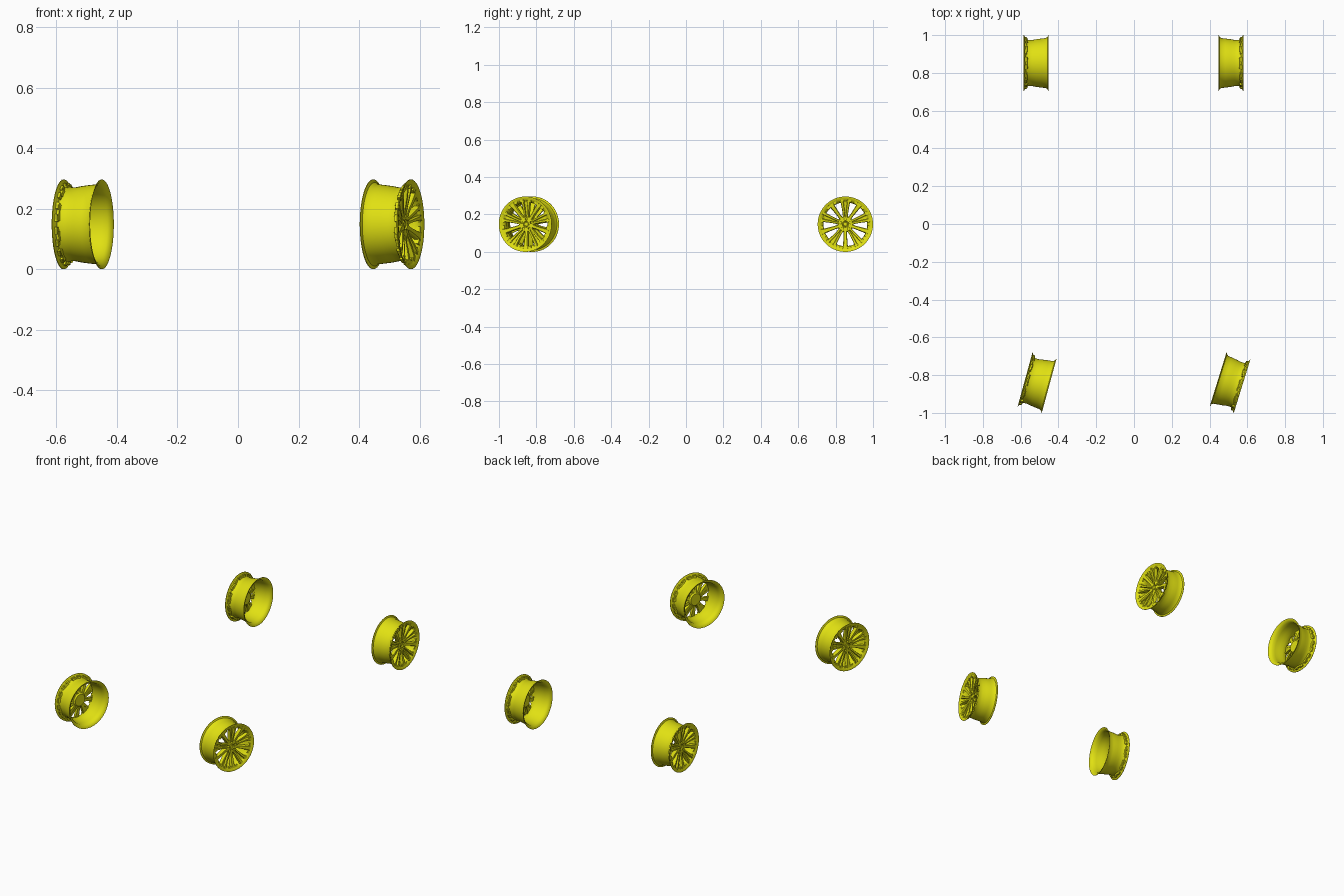
import bpy, bmesh, math
from mathutils import Matrix, Vector

if "Cube" in bpy.data.objects:
    bpy.data.objects.remove(bpy.data.objects["Cube"], do_unlink=True)

# One yellow paint for everything
paint = bpy.data.materials.new("yellow_paint")
paint.use_nodes = True
YELLOW = (0.75, 0.75, 0.006, 1)
paint.diffuse_color = YELLOW
paint.node_tree.nodes["Principled BSDF"].inputs["Base Color"].default_value = YELLOW

SEGMENTS = 72


def lathe(bm, profile, closed=True):
    """Revolve (axial, radius) points around the x axis."""
    rings = []
    for i in range(SEGMENTS):
        a = math.tau * i / SEGMENTS
        rings.append([bm.verts.new((x, r * math.cos(a), r * math.sin(a))) for x, r in profile])
    n = len(profile)
    for i in range(SEGMENTS):
        a, b = rings[i], rings[(i + 1) % SEGMENTS]
        for j in range(n if closed else n - 1):
            k = (j + 1) % n
            bm.faces.new((a[j], a[k], b[k], b[j]))
    if not closed:
        for j in (0, -1):
            bm.faces.new([ring[j] for ring in rings])


def bar(bm, sections, angle, bevel=0.7):
    """Radial bar from (radius, tangent offset, half width, front, back) sections."""
    radial = Vector((0, math.cos(angle), math.sin(angle)))
    tangent = Vector((0, -math.sin(angle), math.cos(angle)))
    loops = []
    for r, off, w, front, back in sections:
        shoulder = front - min(0.006, (front - back) * 0.4)
        ring = [(-w, back), (w, back), (w, shoulder), (w * bevel, front),
                (-w * bevel, front), (-w, shoulder)]
        loops.append([bm.verts.new(radial * r + tangent * (off + t) + Vector((x, 0, 0)))
                      for t, x in ring])
    for a, b in zip(loops, loops[1:]):
        for j in range(6):
            k = (j + 1) % 6
            bm.faces.new((a[j], a[k], b[k], b[j]))
    bm.faces.new(loops[0])
    bm.faces.new(loops[-1])


def finish(bm, name):
    bmesh.ops.recalc_face_normals(bm, faces=bm.faces[:])
    mesh = bpy.data.meshes.new(name)
    bm.to_mesh(mesh)
    bm.free()
    mesh.materials.append(paint)
    return mesh


# Barrel with inner and outer flanges
bm = bmesh.new()
lathe(bm, [(-.066, .148), (-.064, .148), (-.060, .138), (-.050, .132), (-.030, .130),
           (0, .126), (.020, .122), (.040, .122), (.054, .127), (.059, .138),
           (.064, .148), (.066, .148), (.066, .143), (.060, .131), (.052, .121),
           (.040, .117), (.020, .117), (0, .121), (-.030, .125), (-.050, .127),
           (-.063, .138)])
rim_mesh = finish(bm, "rim_barrel")

# Spokes: five slim single ones alternating with five wide twin ones
single = [(.030, 0, .010, .046, .020), (.060, 0, .009, .050, .026),
          (.090, 0, .011, .056, .034), (.115, 0, .013, .060, .042),
          (.132, 0, .019, .062, .048)]
web = [(.030, 0, .010, .040, .020), (.060, 0, .010, .042, .028),
       (.090, 0, .013, .046, .036), (.115, 0, .016, .050, .042),
       (.130, 0, .018, .056, .048)]


def prong(side):
    return [(.036, side * .007, .006, .046, .020), (.060, side * .009, .006, .051, .026),
            (.090, side * .013, .007, .057, .034), (.115, side * .017, .008, .061, .042),
            (.132, side * .021, .011, .062, .048)]


bm = bmesh.new()
for k in range(5):
    turn = math.radians(72 * k)
    bar(bm, single, turn - math.pi / 2)
    bar(bm, web, turn + math.pi / 2)
    for side in (-1, 1):
        bar(bm, prong(side), turn + math.pi / 2)
spoke_mesh = finish(bm, "spokes")

# Raised pads behind the outer flange
bm = bmesh.new()
for k in range(20):
    bar(bm, [(.119, 0, .011, .060, .047), (.137, 0, .012, .061, .051)],
        math.tau * (k + .5) / 20, bevel=1)
pad_mesh = finish(bm, "flange_pads")

# Hub with a recessed centre and five blind bolt holes
bm = bmesh.new()
lathe(bm, [(.014, .030), (.014, .036), (.022, .043), (.040, .043), (.047, .038),
           (.047, .017), (.041, .015), (.041, .012), (.045, .010)], closed=False)
hub = bpy.data.objects.new("hub", finish(bm, "hub"))
bpy.context.collection.objects.link(hub)

bm = bmesh.new()
for k in range(5):
    a = math.radians(90 + 72 * k)
    spot = Matrix.Translation((.047, .028 * math.cos(a), .028 * math.sin(a)))
    bmesh.ops.create_cone(bm, cap_ends=True, segments=16, radius1=.0065, radius2=.0065,
                          depth=.03, matrix=spot @ Matrix.Rotation(math.pi / 2, 4, 'Y'))
cutter = bpy.data.objects.new("bolt_hole_cutter", finish(bm, "bolt_hole_cutter"))
cutter.hide_render = True
bpy.context.collection.objects.link(cutter)
cut = hub.modifiers.new("bolt_holes", 'BOOLEAN')
cut.operation = 'DIFFERENCE'
cut.solver = 'EXACT'
cut.object = cutter
graph = bpy.context.evaluated_depsgraph_get()
hub_mesh = bpy.data.meshes.new_from_object(hub.evaluated_get(graph))
for helper in (hub, cutter):
    bpy.data.objects.remove(helper, do_unlink=True)

# Bolts sunk in the holes
bm = bmesh.new()
for k in range(5):
    a = math.radians(90 + 72 * k)
    spot = Matrix.Translation((.035, .028 * math.cos(a), .028 * math.sin(a)))
    bmesh.ops.create_cone(bm, cap_ends=True, segments=6, radius1=.004, radius2=.004,
                          depth=.008, matrix=spot @ Matrix.Rotation(math.pi / 2, 4, 'Y'))
bolt_mesh = finish(bm, "bolts")

# Four wheels; the front pair is steered
parts = {"rim": rim_mesh, "spokes": spoke_mesh, "flange_pads": pad_mesh,
         "hub": hub_mesh, "bolts": bolt_mesh}
wheels = [("front_left", .509, -.84, -17.2), ("front_right", -.513, -.84, 180 - 15.3),
          ("rear_left", .513, .852, 0), ("rear_right", -.518, .852, 180)]
smooth = []
for place, x, y, heading in wheels:
    for part, mesh in parts.items():
        ob = bpy.data.objects.new(place + "_" + part, mesh)
        ob.location = (x, y, .148)
        ob.rotation_euler.z = math.radians(heading)
        bpy.context.collection.objects.link(ob)
        if place == "front_left" and part in ("rim", "hub"):
            smooth.append(ob)

# Smooth shading with sharp edges kept on the turned parts
bpy.ops.object.select_all(action='DESELECT')
for ob in smooth:
    ob.select_set(True)
bpy.context.view_layer.objects.active = smooth[0]
bpy.ops.object.shade_smooth_by_angle(angle=math.radians(35))
